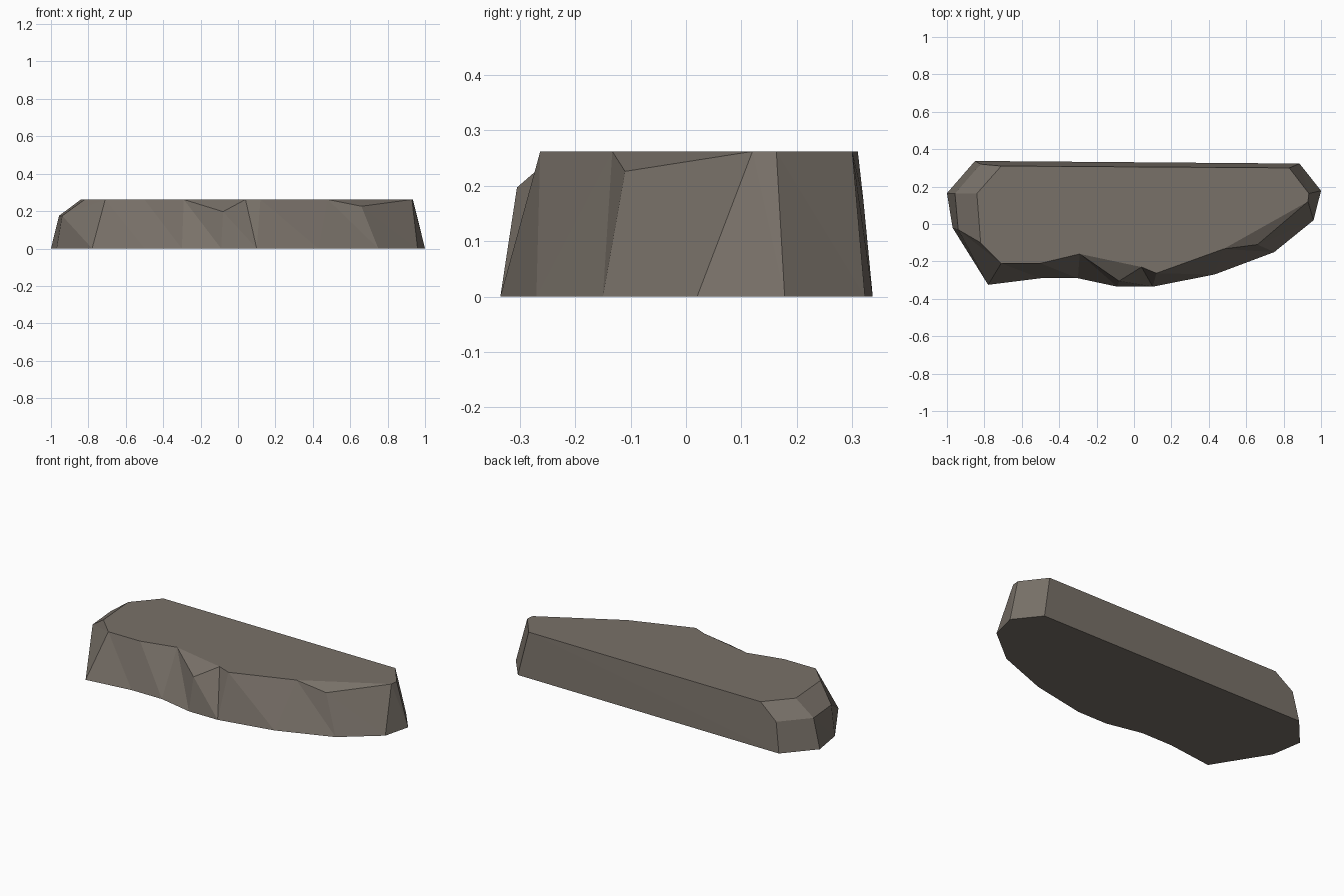
import bpy, bmesh

if "Cube" in bpy.data.objects:
    bpy.data.objects.remove(bpy.data.objects["Cube"])

H = 0.262   # top height
M = 0.175   # height of the chamfered end

# Columns around the slab: bottom point, top point, optional chip point between
cols = [
    ((-.78, -.325), (-.71, -.21), None),
    ((-.50, -.29), (-.50, -.21), None),
    ((-.30, -.29), (-.29, -.16), None),
    ((-.09, -.335), (.04, -.23), (-.08, -.305, .197)),   # front chip
    ((.10, -.335), (.04, -.23), None),
    ((.10, -.335), (.12, -.263), None),
    ((.43, -.27), (.48, -.133), None),
    ((.75, -.15), (.48, -.133), (.66, -.11, .226)),      # right chip
    ((.96, .02), (.93, .12), None),
    ((1.0, .178), (.935, .163), None),
    ((.885, .323), (.83, .30), None),
    ((-.85, .337), (-.71, .31), (-.82, .32, M)),         # chamfered left end
    ((-1.0, .165), (-.84, .163), (-.957, .163, M)),
    ((-.97, -.02), (-.82, -.10), (-.94, -.03, M)),
]

bm = bmesh.new()
cache = {}


def vert(co):
    if co not in cache:
        cache[co] = bm.verts.new(co)
    return cache[co]


def face(points):
    vs = list(dict.fromkeys(vert(p) for p in points))
    if len(vs) > 2:
        bm.faces.new(vs)


rings = []
for b, t, m in cols:
    top = (*t, H)
    rings.append(((*b, 0.0), m or top, top))

# Walls and chipped edges
for i, (b0, m0, t0) in enumerate(rings):
    b1, m1, t1 = rings[(i + 1) % len(rings)]
    face((b0, b1, m0))
    face((b1, m1, m0))
    face((m0, m1, t1, t0))

# Flat base and top
face([r[0] for r in reversed(rings)])
face([r[2] for r in rings])
bmesh.ops.recalc_face_normals(bm, faces=bm.faces[:])

mesh = bpy.data.meshes.new("stone_slab")
bm.to_mesh(mesh)
bm.free()
slab = bpy.data.objects.new("stone_slab", mesh)
bpy.context.collection.objects.link(slab)

stone = bpy.data.materials.new("grey brown stone")
stone.diffuse_color = (.19, .165, .14, 1)
stone.use_nodes = True
stone.node_tree.nodes["Principled BSDF"].inputs["Base Color"].default_value = stone.diffuse_color
mesh.materials.append(stone)
